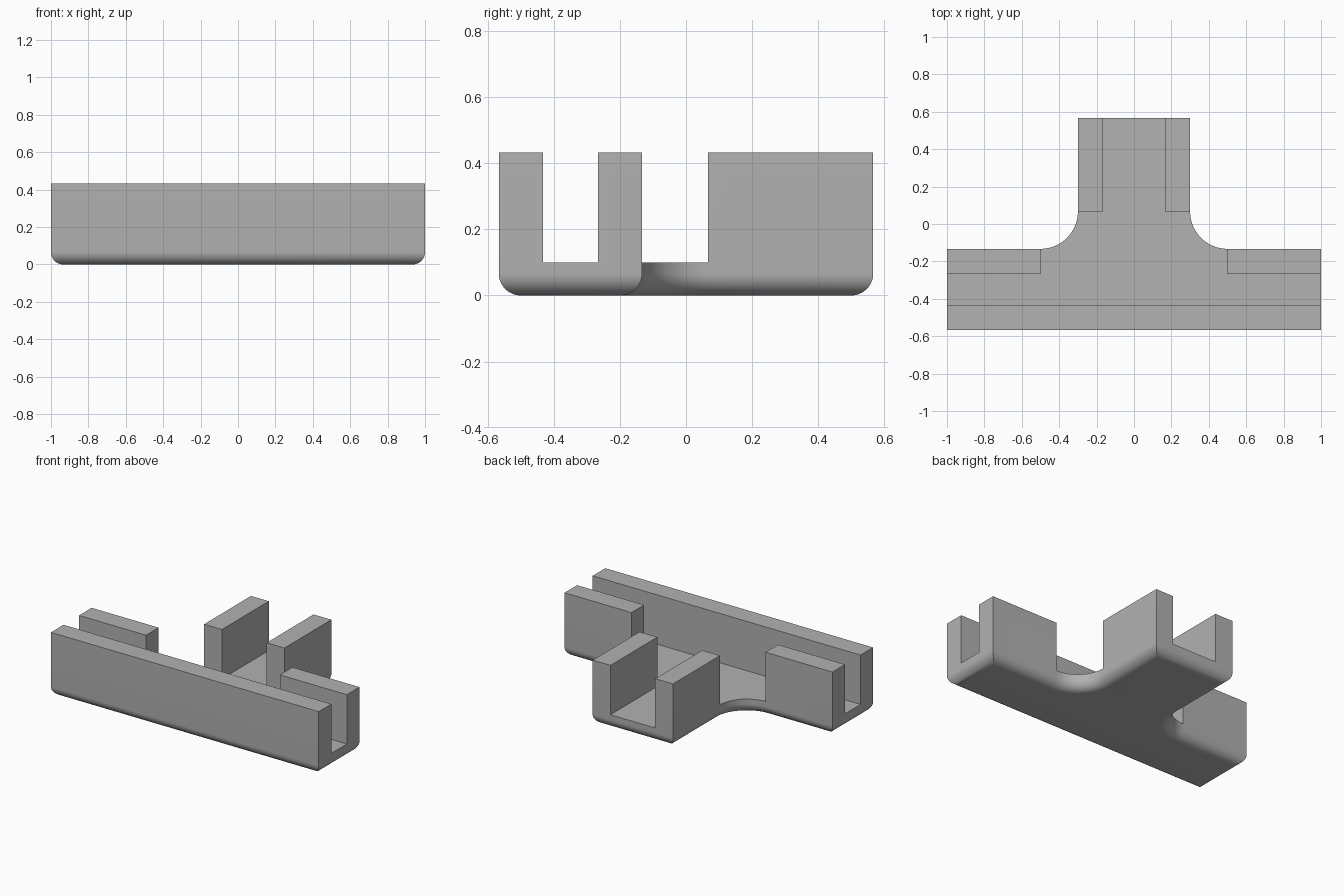
import bpy, bmesh, math
from mathutils import Vector

cube = bpy.data.objects.get("Cube")
if cube:
    bpy.data.objects.remove(cube, do_unlink=True)

grey = bpy.data.materials.new("grey")
grey.use_nodes = True
colour = (0.445, 0.445, 0.445, 1)
grey.diffuse_color = colour
grey.node_tree.nodes["Principled BSDF"].inputs["Base Color"].default_value = colour

HALF, DEPTH = 1.0, 0.567         # half length and half depth
SIDE, INNER = 0.3, 0.167         # stem half width outside and inside the walls
HEIGHT, FLOOR = 0.433, 0.1
FILLET, ROUND, STEPS = 0.2, 0.067, 16
BACK = -0.133                    # back of the long bar


def mirrored(right):
    """Close a right-hand outline with its mirror image."""
    return right + [(-x, y) for x, y in reversed(right)]


def inset(points, d):
    """Move a counter-clockwise outline inward with mitred corners."""
    pts = [Vector(p) for p in points]
    result = []
    for i, p in enumerate(pts):
        a = (p - pts[i - 1]).normalized()
        b = (pts[(i + 1) % len(pts)] - p).normalized()
        n1, n2 = Vector((-a.y, a.x)), Vector((-b.y, b.x))
        result.append(p + (n1 + n2) * d / (1 + n1.dot(n2)))
    return result


def loft(name, outline, layers):
    """Stack inset copies of an outline; layers are (z, inset) pairs."""
    bm = bmesh.new()
    rings = [[bm.verts.new((p.x, p.y, z)) for p in inset(outline, d)] for z, d in layers]
    for low, high in zip(rings, rings[1:]):
        for i in range(len(low)):
            bm.faces.new((low[i - 1], low[i], high[i], high[i - 1]))
    bm.faces.new(rings[0][::-1])
    bm.faces.new(rings[-1])
    mesh = bpy.data.meshes.new(name)
    bm.to_mesh(mesh)
    bm.free()
    mesh.materials.append(grey)
    obj = bpy.data.objects.new(name, mesh)
    bpy.context.collection.objects.link(obj)
    return obj


# T-shaped body with filleted inner corners and a rounded bottom edge
quarter = [math.pi / 2 * i / STEPS for i in range(STEPS + 1)]
fillet = [(SIDE + FILLET - FILLET * math.sin(a), BACK + FILLET - FILLET * math.cos(a))
          for a in quarter]
outline = mirrored([(HALF, -DEPTH), (HALF, BACK)] + fillet + [(SIDE, DEPTH)])
layers = [(ROUND * (1 - math.cos(a)), ROUND * (1 - math.sin(a))) for a in quarter]
body = loft("channel_body", outline, layers + [(HEIGHT, 0)])

# Channel cutter: long slot, stem slot and open junction
front, back, junction = -0.433, -0.267, BACK + FILLET
slot = mirrored([(1.1, front), (1.1, back), (SIDE + FILLET, back), (SIDE + FILLET, junction),
                 (INNER, junction), (INNER, 0.7)])
cutter = loft("channel_cutter", slot, [(FLOOR, 0), (0.6, 0)])
cutter.hide_render = True

cut = body.modifiers.new("channel", "BOOLEAN")
cut.operation, cut.solver, cut.object = "DIFFERENCE", "EXACT", cutter
bpy.context.view_layer.objects.active = body
body.select_set(True)
bpy.ops.object.modifier_apply(modifier=cut.name)
bpy.data.objects.remove(cutter, do_unlink=True)

bpy.ops.object.shade_smooth_by_angle(angle=math.radians(30))
